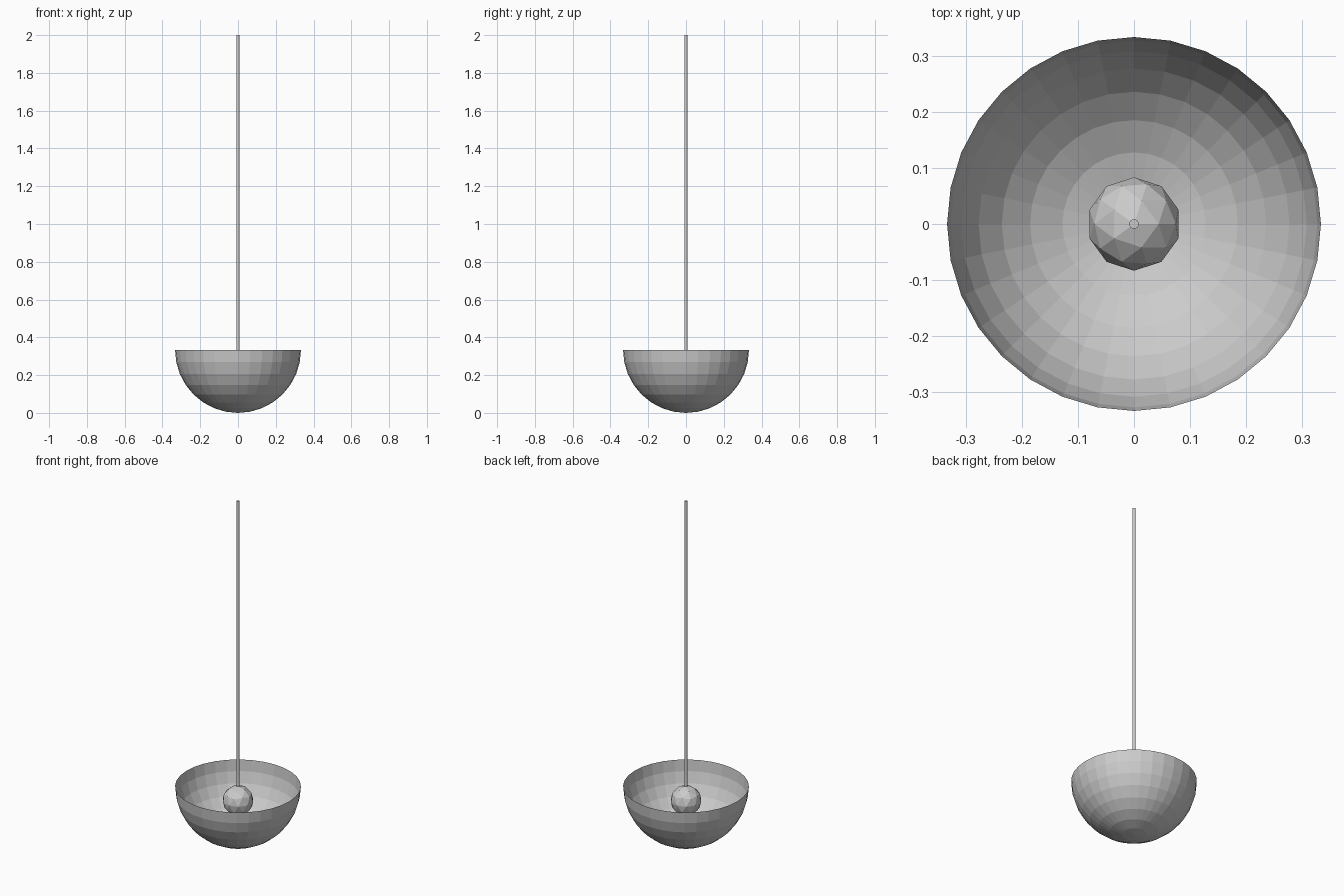
import bpy
import bmesh

if "Cube" in bpy.data.objects:
    bpy.data.objects.remove(bpy.data.objects["Cube"])

R = 1 / 3          # bowl radius, also the rim height
BALL_R = R / 4
ROD_R = R / 40

grey = bpy.data.materials.new("plain grey")
grey.diffuse_color = (0.6, 0.6, 0.6, 1)
grey.use_nodes = True
grey.node_tree.nodes["Principled BSDF"].inputs["Base Color"].default_value = grey.diffuse_color


def finish(name):
    obj = bpy.context.object
    obj.name = name
    obj.data.materials.append(grey)
    return obj


# Open hemispherical bowl: the lower half of a faceted sphere
bpy.ops.mesh.primitive_uv_sphere_add(segments=32, ring_count=16, radius=R, location=(0, 0, R))
bowl = finish("bowl")
bm = bmesh.new()
bm.from_mesh(bowl.data)
upper = [v for v in bm.verts if v.co.z > 0.001]
bmesh.ops.delete(bm, geom=upper, context='VERTS')
bm.to_mesh(bowl.data)
bm.free()

# Faceted ball hanging just below the rim
bpy.ops.mesh.primitive_ico_sphere_add(subdivisions=2, radius=BALL_R, location=(0, 0, R - BALL_R))
finish("ball")

# Thin rod from the top of the ball upward
bpy.ops.mesh.primitive_cylinder_add(vertices=32, radius=ROD_R, depth=2 - R, location=(0, 0, (2 + R) / 2))
finish("hanging_rod")
